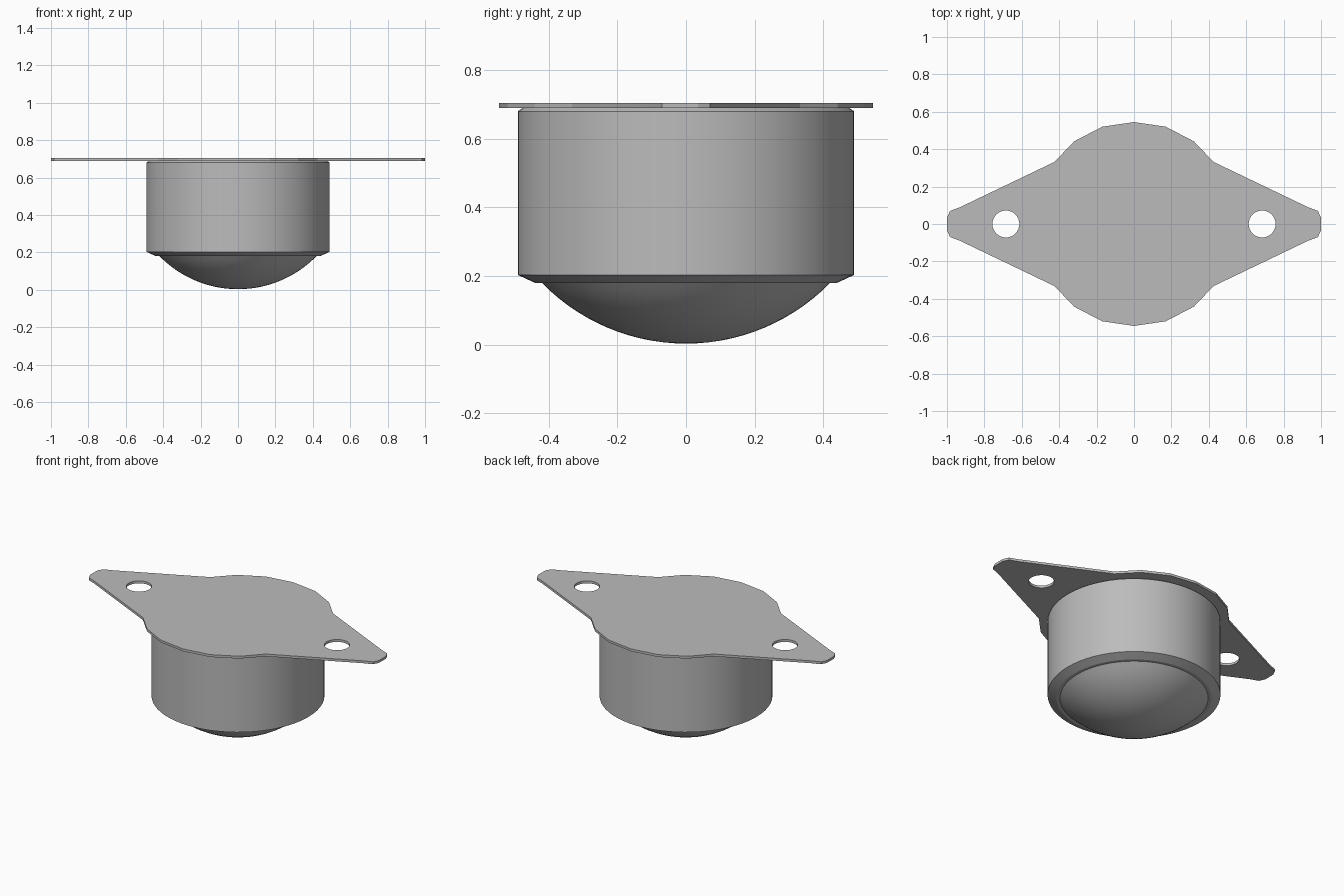
import bpy, bmesh
from math import sin, cos, pi, radians, asin
from mathutils import Vector

cube = bpy.data.objects.get("Cube")
if cube:
    bpy.data.objects.remove(cube, do_unlink=True)

grey = bpy.data.materials.new("grey metal")
grey.use_nodes = True
colour = (0.5, 0.5, 0.5, 1)
grey.diffuse_color = colour
grey.node_tree.nodes["Principled BSDF"].inputs["Base Color"].default_value = colour


def smooth(obj, angle):
    bpy.ops.object.select_all(action="DESELECT")
    obj.select_set(True)
    bpy.context.view_layer.objects.active = obj
    bpy.ops.object.shade_smooth_by_angle(angle=radians(angle))


def lathe(name, profile, steps=64):
    """Revolve (radius, height) points about the z axis."""
    bm = bmesh.new()
    verts = [bm.verts.new((r, 0, z)) for r, z in profile]
    edges = [bm.edges.new(pair) for pair in zip(verts, verts[1:])]
    bmesh.ops.spin(bm, geom=verts + edges, axis=(0, 0, 1), cent=(0, 0, 0),
                   angle=2 * pi, steps=steps)
    bmesh.ops.remove_doubles(bm, verts=bm.verts, dist=1e-4)
    bmesh.ops.recalc_face_normals(bm, faces=bm.faces)
    mesh = bpy.data.meshes.new(name)
    bm.to_mesh(mesh)
    bm.free()
    mesh.materials.append(grey)
    obj = bpy.data.objects.new(name, mesh)
    bpy.context.collection.objects.link(obj)
    smooth(obj, 20)
    return obj


# Cylindrical housing with chamfered rims
lathe("housing", [(0, 0.69), (0.475, 0.69), (0.49, 0.68), (0.49, 0.203),
                  (0.44, 0.18), (0.41, 0.18)])

# Shallow spherical dome under the housing
rim, low, high = 0.42, 0.003, 0.18
depth = high - low
radius = (rim ** 2 + depth ** 2) / (2 * depth)
sweep = asin(rim / radius)
angles = [sweep * i / 14 for i in range(15)]
lathe("dome", [(radius * sin(a), low + radius * (1 - cos(a))) for a in angles])

# Mounting plate: one quarter of the outline, mirrored both ways
quarter = [(1.0, 0.035), (0.983, 0.07), (0.93, 0.09), (0.425, 0.332),
           (0.32, 0.442), (0.17, 0.52)]
half = quarter + [(0, 0.545)] + [(-x, y) for x, y in reversed(quarter)]
outline = half + [(-x, -y) for x, y in half]


def circle(cx, r, n=32):
    return [(cx + r * cos(2 * pi * i / n), r * sin(2 * pi * i / n)) for i in range(n)]


curve = bpy.data.curves.new("mounting_plate", "CURVE")
curve.dimensions = "2D"
curve.fill_mode = "BOTH"
curve.extrude = 0.0075
for loop in (outline, circle(0.685, 0.072), circle(-0.685, 0.072)):
    spline = curve.splines.new("POLY")
    spline.points.add(len(loop) - 1)
    for point, (x, y) in zip(spline.points, loop):
        point.co = (x, y, 0, 1)
    spline.use_cyclic_u = True
curve.materials.append(grey)
plate = bpy.data.objects.new("mounting_plate", curve)
plate.location = Vector((0, 0, 0.697))
bpy.context.collection.objects.link(plate)
bpy.ops.object.select_all(action="DESELECT")
plate.select_set(True)
bpy.context.view_layer.objects.active = plate
bpy.ops.object.convert(target="MESH")
plate = bpy.context.view_layer.objects.active

# Weld the plate and turn its faces outward
bm = bmesh.new()
bm.from_mesh(plate.data)
bmesh.ops.remove_doubles(bm, verts=bm.verts, dist=1e-4)
bmesh.ops.recalc_face_normals(bm, faces=bm.faces)
bm.to_mesh(plate.data)
bm.free()
smooth(plate, 15)
